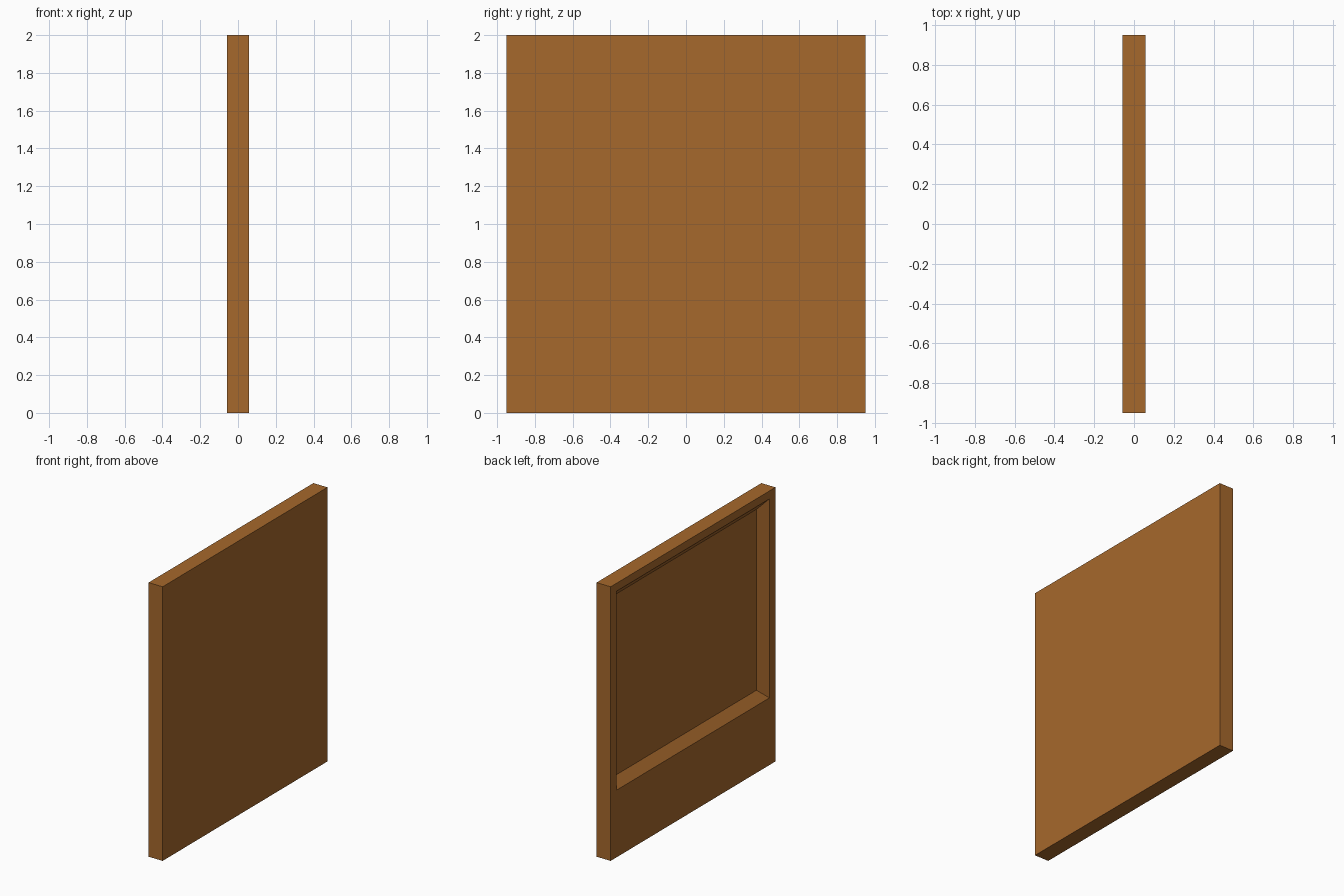
import bpy, bmesh

if "Cube" in bpy.data.objects:
    bpy.data.objects.remove(bpy.data.objects["Cube"])

W, H, T = 1.90, 2.00, 0.114        # width (y), height (z), thickness (x)
INSET, DEPTH = 0.066, 0.058        # sloped bevel around the picture

wood = bpy.data.materials.new("warm brown")
wood.diffuse_color = (0.381, 0.138, 0.025, 1)
wood.use_nodes = True
wood.node_tree.nodes["Principled BSDF"].inputs["Base Color"].default_value = wood.diffuse_color

bm = bmesh.new()


def ring(x, y0, y1, z0, z1):
    return [bm.verts.new((x, y, z)) for y, z in ((y0, z0), (y1, z0), (y1, z1), (y0, z1))]


def bridge(a, b):
    for i in range(4):
        j = (i + 1) % 4
        bm.faces.new((a[i], a[j], b[j], b[i]))


# plain back, outer rim, window opening with a deep lower border, sunken panel
y0, y1, z0, z1 = -0.88, 0.88, 0.49, 1.942
rings = [
    ring(T / 2, -W / 2, W / 2, 0, H),
    ring(-T / 2, -W / 2, W / 2, 0, H),
    ring(-T / 2, y0, y1, z0, z1),
    ring(-T / 2 + DEPTH, y0 + INSET, y1 - INSET, z0 + INSET, z1 - INSET),
]
for a, b in zip(rings, rings[1:]):
    bridge(a, b)
bm.faces.new(rings[0])
bm.faces.new(rings[-1])
bmesh.ops.recalc_face_normals(bm, faces=bm.faces)

mesh = bpy.data.meshes.new("photo_frame")
bm.to_mesh(mesh)
bm.free()
mesh.materials.append(wood)
frame = bpy.data.objects.new("photo_frame", mesh)
bpy.context.collection.objects.link(frame)
